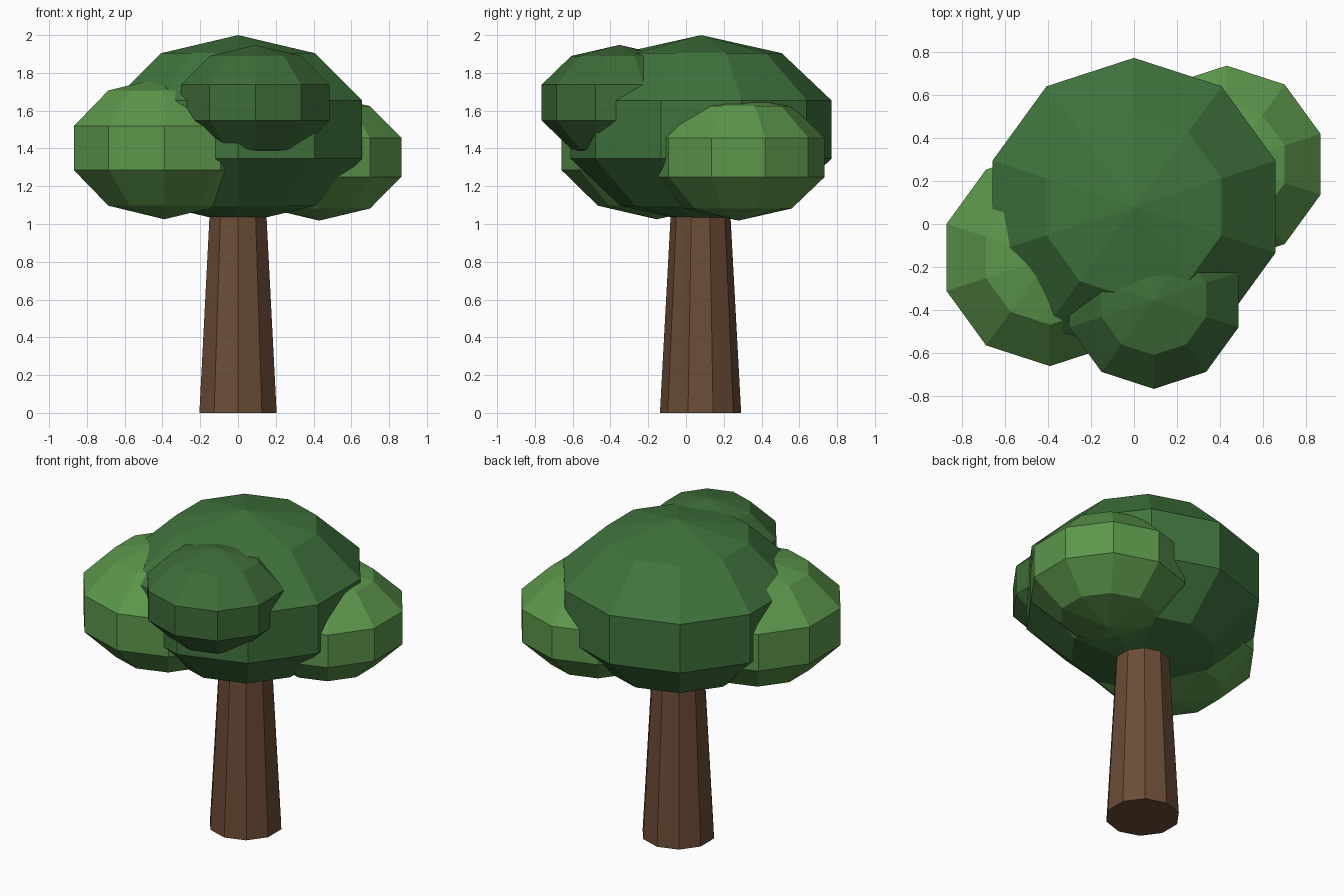
import bpy, bmesh
from math import sin, cos, pi

SIDES = 10
RINGS = 5

cube = bpy.data.objects.get("Cube")
if cube:
    bpy.data.objects.remove(cube, do_unlink=True)


def srgb(*rgb):
    return tuple((c / 255 / 12.92) if c < 11 else ((c / 255 + 0.055) / 1.055) ** 2.4 for c in rgb) + (1.0,)


def material(name, color):
    mat = bpy.data.materials.new(name)
    mat.use_nodes = True
    mat.diffuse_color = color
    mat.node_tree.nodes["Principled BSDF"].inputs["Base Color"].default_value = color
    return mat


def ring(bm, radius, z):
    # Ten points, with one corner pointing straight to the front and back
    angles = [pi / 2 + 2 * pi * i / SIDES for i in range(SIDES)]
    return [bm.verts.new((radius * cos(a), radius * sin(a), z)) for a in angles]


def lathe(name, rings, mat, location, poles=None):
    """Join (radius, z) rings; close with pole points or flat caps."""
    bm = bmesh.new()
    loops = [ring(bm, r, z) for r, z in rings]
    for low, high in zip(loops, loops[1:]):
        for i in range(SIDES):
            j = (i + 1) % SIDES
            bm.faces.new((low[i], low[j], high[j], high[i]))
    if poles:
        for loop, z in zip((loops[0], loops[-1]), poles):
            tip = bm.verts.new((0, 0, z))
            for i in range(SIDES):
                bm.faces.new((loop[i], loop[(i + 1) % SIDES], tip))
    else:
        bm.faces.new(loops[0])
        bm.faces.new(loops[-1])
    bmesh.ops.recalc_face_normals(bm, faces=bm.faces)
    mesh = bpy.data.meshes.new(name)
    bm.to_mesh(mesh)
    bm.free()
    mesh.materials.append(mat)
    obj = bpy.data.objects.new(name, mesh)
    obj.location = location
    bpy.context.collection.objects.link(obj)
    return obj


def foliage(name, location, radius, height, mat):
    # Squashed low-poly ball
    steps = [pi * k / RINGS for k in range(1, RINGS)]
    rings = [(radius * sin(t), -height * cos(t)) for t in steps]
    return lathe(name, rings, mat, location, poles=(-height, height))


bark = material("brown bark", srgb(107, 76, 54))
dark_leaf = material("dark green leaves", srgb(64, 116, 61))
mid_leaf = material("mid green leaves", srgb(62, 108, 56))
light_leaf = material("light green leaves", srgb(92, 150, 75))

# Tapered trunk
lathe("trunk", [(0.215, 0), (0.15, 1.2)], bark, (0, 0.077, 0))

# Crown of overlapping leaf clumps
foliage("crown_main", (0, 0.08, 1.5), 0.726, 0.5, dark_leaf)
foliage("crown_front", (0.092, -0.352, 1.643), 0.434, 0.305, mid_leaf)
foliage("crown_right", (-0.39, -0.155, 1.402), 0.53, 0.377, light_leaf)
foliage("crown_left", (0.43, 0.277, 1.353), 0.481, 0.335, light_leaf)
